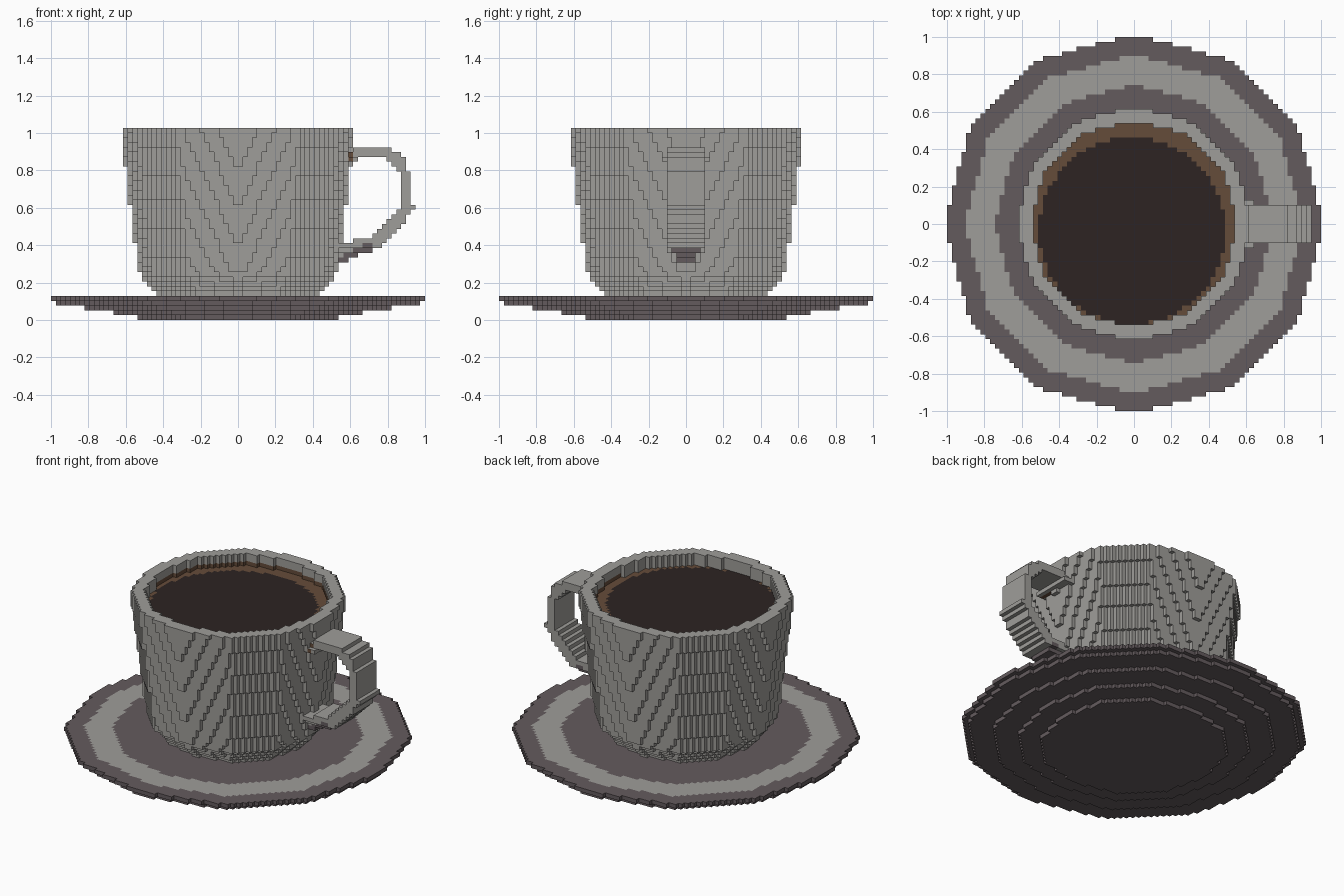
import bpy, bmesh, math
from mathutils import Vector

if "Cube" in bpy.data.objects:
    bpy.data.objects.remove(bpy.data.objects["Cube"])

S = 2 / 78            # edge length of one block
N = 39                # blocks from the centre to the saucer edge


def material(name, rgb):
    m = bpy.data.materials.new(name)
    m.diffuse_color = (*rgb, 1)
    m.use_nodes = True
    m.node_tree.nodes["Principled BSDF"].inputs["Base Color"].default_value = m.diffuse_color
    return m


MATS = [material("pale_grey_china", (0.345, 0.337, 0.320)),
        material("mauve_grey_china", (0.127, 0.105, 0.111)),
        material("dark_coffee", (0.026, 0.017, 0.016)),
        material("brown_crema", (0.130, 0.072, 0.042))]
PALE, MAUVE, COFFEE, CREMA = range(4)


def ring(x, y):
    """Corner radius of the twelve-sided outline passing through x, y."""
    a = (math.atan2(y, x) % math.radians(30)) - math.radians(15)
    return math.hypot(x, y) * math.cos(a) / math.cos(math.radians(15))


def disc(r, layer, hole=0):
    n = int(r) + 1
    return {(i, j, layer) for i in range(-n, n) for j in range(-n, n)
            if hole <= ring(i + .5, j + .5) < r}


def centre(c):
    return (c[0] + .5) * S, (c[1] + .5) * S, (c[2] + .5) * S


# Saucer: five stepped layers
saucer = set()
for k, r in enumerate((21.4, 26.4, 32.4, 38.4, 39.6)):
    saucer |= disc(r, k)

# Cup with a rounded foot and a rim; coffee fills it to just below the rim
INNER, LEVEL = 21.6, 37
cup, coffee = set(), set()
for k in range(5, 40):
    r = min(16.9 + .92 * (k - 5), 23.69 + (k - 32) / 8)
    hole = INNER if k >= LEVEL - 1 else 0
    cup |= disc(r, k, hole)
coffee = disc(INNER, LEVEL - 1)

# Handle: a flat strap swept along a side profile (x, z, half thickness)
PATH = [(.57, .865, .032), (.65, .895, .029), (.80, .895, .029), (.87, .84, .029),
        (.89, .78, .027), (.892, .66, .027), (.915, .60, .029), (.84, .525, .034),
        (.73, .415, .034), (.54, .355, .05)]


def in_strap(x, z):
    p = Vector((x, z))
    for a, b in zip(PATH, PATH[1:]):
        u, v = Vector(a[:2]), Vector(b[:2])
        t = max(0, min(1, (p - u).dot(v - u) / (v - u).length_squared))
        if (p - u.lerp(v, t)).length < a[2] + (b[2] - a[2]) * t:
            return True
    return False


handle = set()
for i in range(20, N):
    for k in range(10, 38):
        x, _, z = centre((i, 0, k))
        if in_strap(x, z):
            half = 4 if z > .40 else max(1, round((z - .27) / .13 * 4))
            if x < .64 and .80 < z < .86:
                half = 5
            handle |= {(i, j, k) for j in range(-half, half)}
handle -= cup


# Colour rules
def saucer_colour(c, d):
    x, y, _ = centre(c)
    return PALE if d[2] > 0 and .745 < ring(x, y) < .905 else MAUVE


def cup_colour(c, d):
    x, y, z = centre(c)
    inside = z > LEVEL * S and ring(x, y) < .60 and d[0] * x + d[1] * y < 0
    return CREMA if inside and c[2] == LEVEL and y > -.1 else PALE


def coffee_colour(c, d):
    x, y, _ = centre(c)
    return COFFEE if math.hypot(x + .01, y + .035) < .498 else CREMA


def handle_colour(c, d):
    x, y, z = centre(c)
    if x < .73 and z < .33 + (x - .53) * .5:
        return MAUVE
    return CREMA if x < .615 and z > .8 and y < 0 and d[2] <= 0 else PALE


SOLID = saucer | cup | coffee | handle
DIRS = [(1, 0, 0), (-1, 0, 0), (0, 1, 0), (0, -1, 0), (0, 0, 1), (0, 0, -1)]


def build(name, cells, colour):
    """Make the outer block faces of one part."""
    bm = bmesh.new()
    verts = {}

    def vert(p):
        if p not in verts:
            verts[p] = bm.verts.new([q * S for q in p])
        return verts[p]

    for c in sorted(cells):
        for d in DIRS:
            if tuple(a + b for a, b in zip(c, d)) in SOLID:
                continue
            ax = [abs(v) for v in d].index(1)
            u, w = (ax + 1) % 3, (ax + 2) % 3
            quad = []
            for du, dw in ((0, 0), (1, 0), (1, 1), (0, 1)):
                p = list(c)
                p[ax] += d[ax] > 0
                p[u] += du
                p[w] += dw
                quad.append(vert(tuple(p)))
            if d[ax] < 0:
                quad.reverse()
            bm.faces.new(quad).material_index = colour(c, d)
    me = bpy.data.meshes.new(name)
    bm.to_mesh(me)
    bm.free()
    for m in MATS:
        me.materials.append(m)
    ob = bpy.data.objects.new(name, me)
    bpy.context.collection.objects.link(ob)


build("saucer", saucer, saucer_colour)
build("cup", cup, cup_colour)
build("coffee", coffee, coffee_colour)
build("handle", handle, handle_colour)
